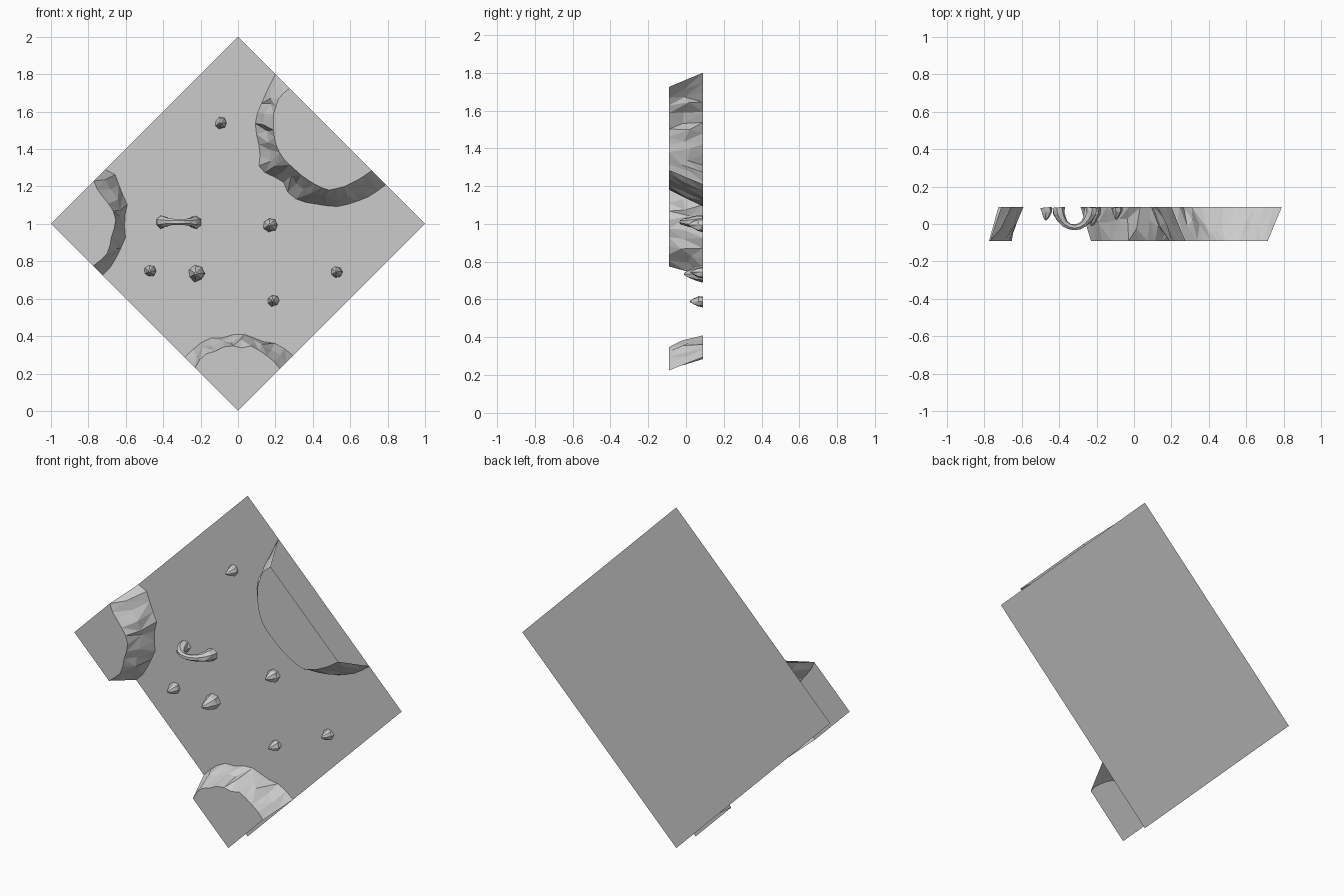
import bpy, bmesh, math, random
from mathutils import Vector

if "Cube" in bpy.data.objects:
    bpy.data.objects.remove(bpy.data.objects["Cube"])

random.seed(4)
BACK, FRONT = 0.09, -0.09


def finish(name, bm):
    bmesh.ops.recalc_face_normals(bm, faces=bm.faces[:])
    me = bpy.data.meshes.new(name)
    bm.to_mesh(me)
    bm.free()
    ob = bpy.data.objects.new(name, me)
    bpy.context.collection.objects.link(ob)
    return ob


def resample(pts, n):
    """n points evenly spaced along a polyline of (x, z)"""
    pts = [Vector(p) for p in pts]
    lens = [(b - a).length for a, b in zip(pts, pts[1:])]
    out = []
    for i in range(n):
        d = sum(lens) * i / (n - 1)
        k = 0
        while k < len(lens) - 1 and d > lens[k]:
            d -= lens[k]
            k += 1
        out.append(pts[k].lerp(pts[k + 1], min(1, d / lens[k])))
    return out


def ledge(name, foot, rim, corner, n):
    """sloping rocky cliff from the back sheet up to a flat ledge, open at the outer edge"""
    bm = bmesh.new()
    foot, rim = resample(foot, n), resample(rim, n)
    rows = []
    for t in (0, 0.5, 1):
        row = []
        for i, (a, b) in enumerate(zip(foot, rim)):
            p = a.lerp(b, t)
            y = BACK + (FRONT - BACK) * t
            if t == 0.5 and 0 < i < n - 1:
                p += Vector((random.uniform(-.012, .012), random.uniform(-.012, .012)))
                y += random.uniform(-.03, .03)
            row.append(bm.verts.new((p.x, y, p.y)))
        rows.append(row)
    for lo, hi in zip(rows, rows[1:]):
        for i in range(n - 1):
            a, b, c, d = lo[i], lo[i + 1], hi[i + 1], hi[i]
            if random.random() < .5:
                bm.faces.new((a, b, c))
                bm.faces.new((a, c, d))
            else:
                bm.faces.new((a, b, d))
                bm.faces.new((b, c, d))
    cap = rows[-1] + [bm.verts.new((x, FRONT, z)) for x, z in corner]
    bm.faces.new(cap)
    return finish(name, bm)


def tube(name, path, radii, sides, jitter, tip=False):
    """faceted tube along a path in a plane of constant z"""
    bm = bmesh.new()
    pts = [Vector(p) for p in path]
    rings = []
    for i, (p, r) in enumerate(zip(pts, radii)):
        t = (pts[min(i + 1, len(pts) - 1)] - pts[max(i - 1, 0)]).normalized()
        u = t.cross(Vector((0, 0, 1))).normalized()
        w = u.cross(t)
        ring = []
        for k in range(sides):
            a = math.tau * (k + .5) / sides
            rr = r * random.uniform(1 - jitter, 1 + jitter)
            v = p + (u * math.cos(a) + w * math.sin(a)) * rr
            v.y = min(v.y, BACK)
            ring.append(bm.verts.new(v))
        rings.append(ring)
    for lo, hi in zip(rings, rings[1:]):
        for k in range(sides):
            m = (k + 1) % sides
            bm.faces.new((lo[k], lo[m], hi[m]))
            bm.faces.new((lo[k], hi[m], hi[k]))
    if tip:
        bm.faces.new(rings[-1])
    return finish(name, bm)


# Flat diamond back sheet
bm = bmesh.new()
bm.faces.new([bm.verts.new((x, BACK, z)) for x, z in ((0, 0), (1, 1), (0, 2), (-1, 1))])
finish("back_sheet", bm)

# Large ledge on the upper right edge
ledge("upper_right_ledge",
      [(.20, 1.80), (.15, 1.70), (.09, 1.56), (.10, 1.47), (.12, 1.39), (.11, 1.29), (.24, 1.23),
       (.27, 1.16), (.33, 1.12), (.52, 1.09), (.61, 1.11), (.71, 1.15), (.79, 1.21)],
      [(.275, 1.725), (.22, 1.68), (.19, 1.59), (.19, 1.48), (.21, 1.40), (.25, 1.34),
       (.35, 1.25), (.43, 1.20), (.49, 1.18), (.57, 1.20), (.65, 1.24), (.715, 1.285)],
      [], 24)

# Left corner ledge
ledge("left_ledge",
      [(-.71, 1.29), (-.65, 1.26), (-.63, 1.18), (-.59, 1.11), (-.61, 1.02), (-.60, .93),
       (-.64, .84), (-.68, .77), (-.725, .725)],
      [(-.77, 1.23), (-.75, 1.18), (-.71, 1.13), (-.67, 1.08), (-.65, 1.01), (-.68, .92),
       (-.69, .85), (-.73, .81), (-.775, .775)],
      [(-1, 1)], 12)

# Bottom corner ledge
ledge("bottom_ledge",
      [(-.285, .285), (-.22, .35), (-.16, .39), (-.08, .39), (-.02, .41), (.06, .41),
       (.11, .37), (.18, .37), (.24, .34), (.295, .295)],
      [(-.23, .23), (-.19, .30), (-.12, .32), (-.05, .355), (.01, .335), (.08, .35),
       (.13, .31), (.18, .28), (.225, .225)],
      [(0, 0)], 12)

# Small bent rock spikes: x, z, radius, height
for i, (x, z, r, h) in enumerate([(-.093, 1.54, .031, .065), (.172, .995, .037, .075),
                                  (-.47, .748, .032, .07), (-.222, .735, .043, .10),
                                  (.527, .745, .030, .065), (.187, .59, .030, .068)]):
    path = [(x, BACK, z), (x + r * .15, BACK - h * .35, z),
            (x, BACK - h * .75, z), (x - r * .1, BACK - h, z)]
    tube(f"rock_spike_{i + 1}", path, [r, r * .9, r * .5, r * .15], 7, .13, True)

# Stone arch with flared feet
path, radii = [], []
for i in range(11):
    a = math.pi * i / 10
    path.append((-.318 - .088 * math.cos(a), BACK - .108 * math.sin(a), 1.01))
    radii.append(.016 + .019 * abs(math.cos(a)) ** 3)
tube("stone_arch", path, radii, 7, .1)
